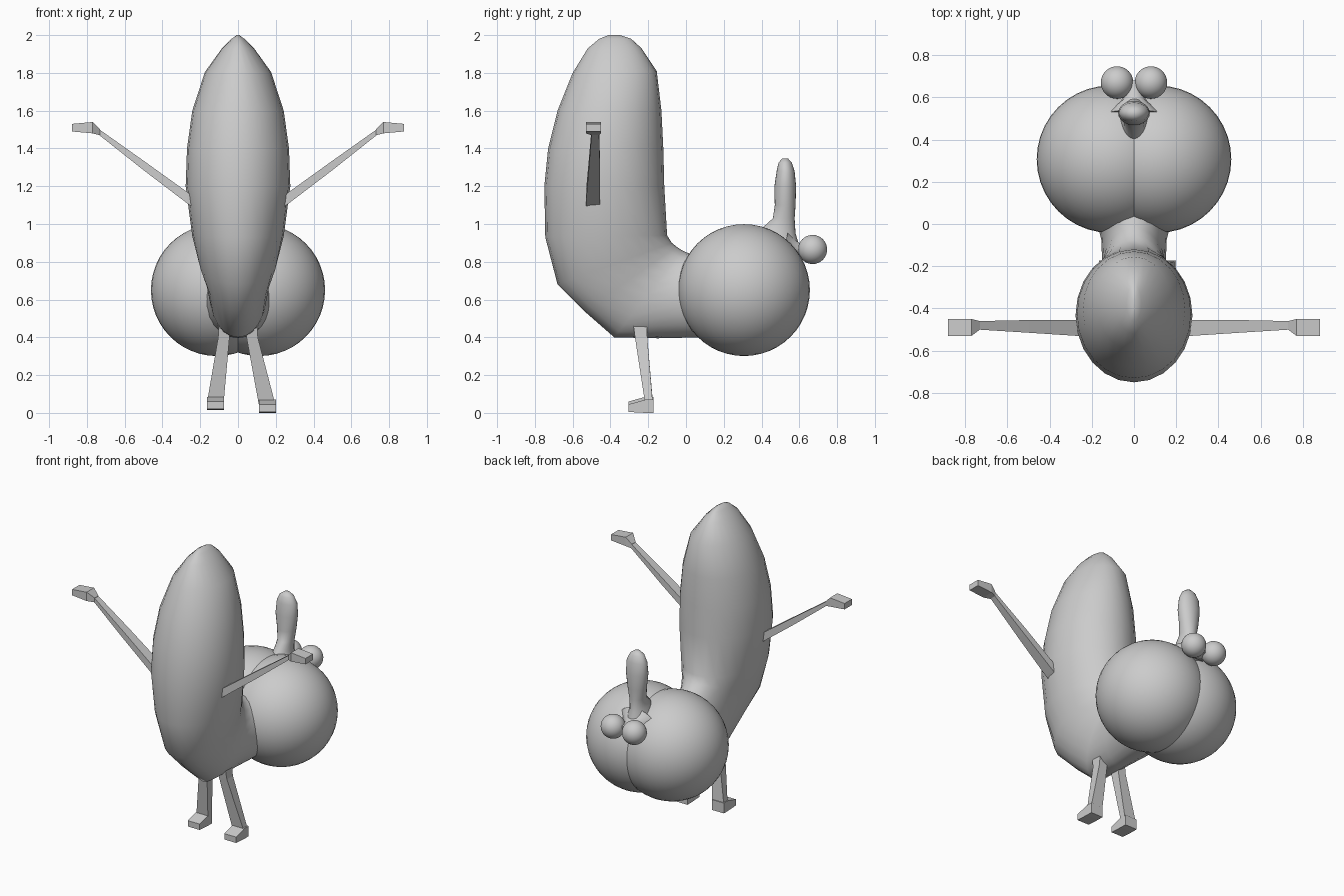
import bpy, bmesh, math
from mathutils import Vector

if "Cube" in bpy.data.objects:
    bpy.data.objects.remove(bpy.data.objects["Cube"])

grey = bpy.data.materials.new("grey")
grey.diffuse_color = (0.6, 0.6, 0.6, 1)
grey.use_nodes = True
grey.node_tree.nodes["Principled BSDF"].inputs["Base Color"].default_value = grey.diffuse_color


def finish(bm, name, smooth):
    bmesh.ops.recalc_face_normals(bm, faces=bm.faces)
    mesh = bpy.data.meshes.new(name)
    bm.to_mesh(mesh)
    bm.free()
    mesh.materials.append(grey)
    ob = bpy.data.objects.new(name, mesh)
    bpy.context.collection.objects.link(ob)
    if smooth:
        bpy.ops.object.select_all(action='DESELECT')
        ob.select_set(True)
        bpy.context.view_layer.objects.active = ob
        bpy.ops.object.shade_smooth_by_angle(angle=math.radians(50))
    return ob


def loft(name, rings, smooth=True):
    """Skin a list of equally sized rings and cap both ends."""
    bm = bmesh.new()
    loops = [[bm.verts.new(p) for p in ring] for ring in rings]
    n = len(loops[0])
    for a, b in zip(loops, loops[1:]):
        for i in range(n):
            j = (i + 1) % n
            bm.faces.new((a[i], a[j], b[j], b[i]))
    bm.faces.new(loops[0])
    bm.faces.new(loops[-1])
    return finish(bm, name, smooth)


def oval(front, back, w, n=24):
    """Oval ring spanning two (y, z) points, with half width w."""
    f, b = Vector((0, *front)), Vector((0, *back))
    mid, half = (f + b) / 2, (f - b) / 2
    return [mid + half * math.cos(t) + Vector((w * math.sin(t), 0, 0))
            for t in (2 * math.pi * i / n for i in range(n))]


def ball(name, pos, r):
    bm = bmesh.new()
    bmesh.ops.create_uvsphere(bm, u_segments=40, v_segments=24, radius=r)
    bmesh.ops.translate(bm, verts=bm.verts, vec=pos)
    return finish(bm, name, True)


def box_ring(axis, at, u0, u1, v0, v1):
    """Rectangle across x (u=y, v=z) or across z (u=x, v=y)."""
    quad = [(u0, v0), (u1, v0), (u1, v1), (u0, v1)]
    return [(at, u, v) if axis == 'x' else (u, v, at) for u, v in quad]


# Tall body bending back into the neck
loft("body", [oval(*r) for r in [
    ((-.41, 2.0), (-.35, 2.0), .006),
    ((-.46, 1.98), (-.29, 1.98), .035),
    ((-.52, 1.93), (-.235, 1.93), .085),
    ((-.60, 1.80), (-.155, 1.81), .175),
    ((-.68, 1.60), (-.13, 1.60), .242),
    ((-.73, 1.40), (-.12, 1.40), .270),
    ((-.75, 1.20), (-.115, 1.20), .277),
    ((-.745, .93), (-.10, .94), .242),
    ((-.68, .68), (-.075, .90), .205),
    ((-.54, .54), (-.05, .88), .17),
    ((-.38, .40), (-.02, .86), .15),
    ((-.15, .395), (0, .85), .155),
    ((.08, .40), (.06, .83), .19)]])

# Rear pair of large rounded lobes and the small pair behind the tail
for s, side in ((1, "right"), (-1, "left")):
    ball("rear_lobe_" + side, (s * .112, .307, .65), .349)
    ball("small_lobe_" + side, (s * .08, .67, .865), .077)

# Upright tail with a flared base
loft("tail", [oval(*r) for r in [
    ((.38, .90), (.62, .82), .10),
    ((.41, .985), (.58, .95), .05),
    ((.46, 1.03), (.575, 1.03), .052),
    ((.47, 1.10), (.58, 1.10), .062),
    ((.468, 1.20), (.583, 1.20), .075),
    ((.48, 1.28), (.575, 1.28), .07),
    ((.49, 1.325), (.56, 1.325), .048),
    ((.51, 1.347), (.54, 1.347), .018)]])
loft("small_lobe_link", [oval(*r) for r in [
    ((.54, .96), (.50, .78), .13),
    ((.60, .90), (.58, .82), .05),
    ((.68, .89), (.68, .84), .035)]])

for s, side in ((1, "right"), (-1, "left")):
    # Tapered arm, then a wedge-shaped hand
    loft("arm_" + side, [box_ring('x', s * x, *r) for x, *r in [
        (.20, -.53, -.455, 1.06, 1.12),
        (.27, -.53, -.455, 1.11, 1.17),
        (.50, -.515, -.455, 1.285, 1.335),
        (.74, -.50, -.46, 1.475, 1.505)]], False)
    loft("hand_" + side, [box_ring('x', s * x, *r) for x, *r in [
        (.73, -.50, -.46, 1.47, 1.50),
        (.77, -.53, -.45, 1.48, 1.54),
        (.88, -.53, -.45, 1.49, 1.53)]], False)

    # Leg flaring downward, then the foot; the left stands a little raised
    x, lift = (.155, 0) if s > 0 else (-.12, .015)
    loft("leg_" + side, [box_ring('z', *r) for r in [
        (.55, s * .07 - .025, s * .07 + .025, -.29, -.21),
        (.40, s * .075 - .03, s * .075 + .03, -.27, -.205),
        (.04 + lift, x - .044, x + .044, -.215, -.175)]], False)
    loft("foot_" + side, [
        [(x - .045, y, lift + z0), (x + .045, y, lift + z0),
         (x + .045, y, lift + z1), (x - .045, y, lift + z1)]
        for y, z0, z1 in ((-.305, .005, .045), (-.215, 0, .07), (-.172, 0, .07))],
        False)
